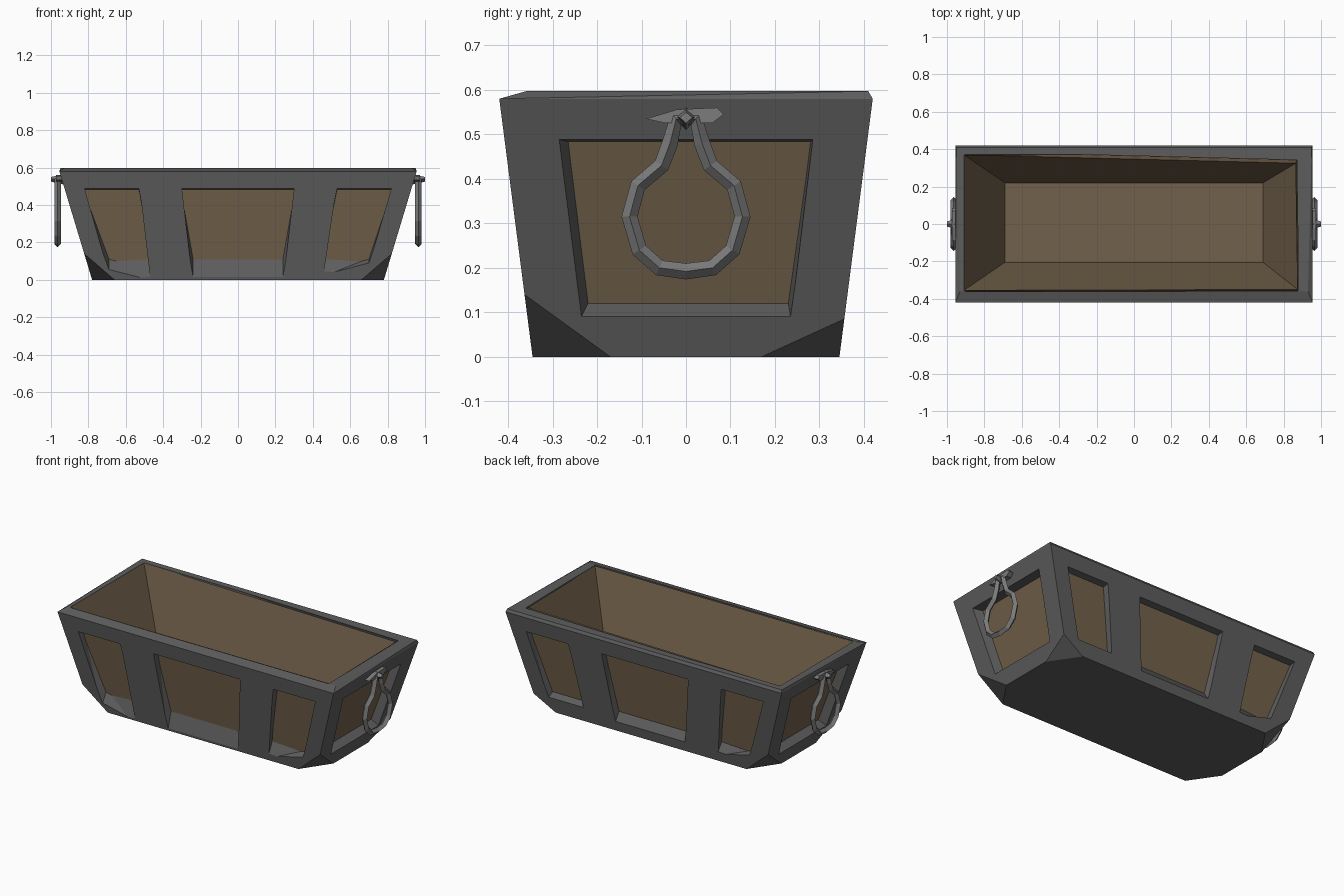
import bpy, bmesh
from mathutils import Vector

if "Cube" in bpy.data.objects:
    bpy.data.objects.remove(bpy.data.objects["Cube"])


def material(name, rgb):
    m = bpy.data.materials.new(name)
    m.diffuse_color = (*rgb, 1)
    m.use_nodes = True
    m.node_tree.nodes["Principled BSDF"].inputs["Base Color"].default_value = m.diffuse_color
    return m


METAL = material("dark_metal", (0.11, 0.11, 0.11))
IRON = material("ring_metal", (0.2, 0.2, 0.2))
WOOD = material("wood", (0.17, 0.12, 0.07))


def finish(name, bm, mat=None):
    bmesh.ops.recalc_face_normals(bm, faces=bm.faces)
    me = bpy.data.meshes.new(name)
    bm.to_mesh(me)
    bm.free()
    if mat:
        me.materials.append(mat)
    ob = bpy.data.objects.new(name, me)
    bpy.context.collection.objects.link(ob)
    return ob


def hull(name, pts, mat=None):
    bm = bmesh.new()
    for p in pts:
        bm.verts.new(p)
    r = bmesh.ops.convex_hull(bm, input=bm.verts)
    junk = {g for g in r["geom_interior"] + r["geom_unused"] if isinstance(g, bmesh.types.BMVert)}
    bmesh.ops.delete(bm, geom=list(junk), context='VERTS')
    bmesh.ops.dissolve_limit(bm, angle_limit=0.002, verts=bm.verts, edges=bm.edges)
    return finish(name, bm, mat)


def rect(x, y, z):
    return [(-x, -y, z), (x, -y, z), (x, y, z), (-x, y, z)]


# half sizes of the outer frame and of the wooden box at height z
def outer(z):
    return 0.78 + 0.302 * z, 0.345 + 0.129 * z


def inner(z):
    x, y = outer(z)
    return x - 0.055, y - 0.04


# slightly skewed opening at the rim
def opening(z):
    return [(-0.91, -0.355, z), (0.875, -0.35, z), (0.865, 0.325, z), (-0.91, 0.37, z)]


# metal frame: tapered block with clipped lower corners and a sloped rim
pts = rect(0.78, 0.17, 0) + rect(0.66, 0.345, 0) + rect(*outer(0.58), 0.58)
for sx, sy, z in ((-1, -1, 0.14), (1, -1, 0.14), (1, 1, 0.085), (-1, 1, 0.14)):
    x, y = outer(z)
    pts.append((sx * x, sy * y, z))
pts += [(s * x, y, 0.597) for s in (-1, 1) for x, y in ((0.93, -0.36), (0.95, 0.41))]
frame = hull("metal_frame", pts, METAL)

# cavity and window openings
cutters = [hull("cavity_cutter", rect(*inner(0.09), 0.09) + rect(*inner(0.51), 0.51)
                + opening(0.59) + opening(0.65))]


def window(axis, sign, out, back):
    """Opening through a wall; out/back are (along, z) corners on frame and wood faces."""
    a, b = [], []
    for (u, z), (v, w) in zip(out, back):
        d, e = outer(z)[axis] * sign, inner(w)[axis] * sign
        p = Vector((d, u, z) if axis == 0 else (u, d, z))
        q = Vector((e, v, w) if axis == 0 else (v, e, w))
        a.append(p + (p - q) * 0.4)
        b.append(q + (q - p) * 0.3)
    cutters.append(hull("window_cutter", a + b))


# per long side: top left, top right, bottom right, bottom left
for sign in (-1, 1):
    low = 0.015 if sign < 0 else 0.06
    for tl, tr, br, bl, zr, zl in ((-0.82, -0.53, -0.47, -0.69, low, low + 0.04),
                                   (-0.30, 0.30, 0.24, -0.24, low, low),
                                   (0.53, 0.82, 0.70, 0.46, 0.09, low + 0.03)):
        window(1, sign,
               [(tl, 0.488), (tr, 0.488), (br, zr), (bl, zl)],
               [(tl, 0.482), (tr, 0.482), (br, 0.11), (bl, 0.11)])
for sign in (-1, 1):
    window(0, sign,
           [(-0.285, 0.488), (0.285, 0.488), (0.235, 0.09), (-0.235, 0.09)],
           [(-0.265, 0.484), (0.28, 0.484), (0.23, 0.12), (-0.22, 0.12)])

bpy.context.view_layer.objects.active = frame
for c in cutters:
    mod = frame.modifiers.new("cut", 'BOOLEAN')
    mod.operation, mod.solver, mod.object = 'DIFFERENCE', 'EXACT', c
    bpy.ops.object.modifier_apply(modifier=mod.name)
    bpy.data.objects.remove(c)

# wooden lining: walls thin out to an edge at the rim
bm = bmesh.new()
rings = [[bm.verts.new(p) for p in r] for r in
         (rect(*inner(0.09), 0.09), rect(*inner(0.51), 0.51), opening(0.595),
          [(-0.69, -0.205, 0.105), (0.69, -0.205, 0.105), (0.69, 0.22, 0.105), (-0.69, 0.22, 0.105)])]
for lo, hi in zip(rings, rings[1:]):
    for i in range(4):
        j = (i + 1) % 4
        bm.faces.new((lo[i], lo[j], hi[j], hi[i]))
bm.faces.new(rings[0])
bm.faces.new(rings[3])
finish("wood_lining", bm, WOOD)

# ring handles with brackets at both ends
half = [(0.022, 0.535), (0.036, 0.48), (0.055, 0.43), (0.108, 0.385), (0.127, 0.315),
        (0.105, 0.24), (0.06, 0.2)]
path = half + [(0, 0.192)] + [(-y, z) for y, z in reversed(half)]
for side, s in (("left", -1), ("right", 1)):
    cu = bpy.data.curves.new(side + "_ring", 'CURVE')
    cu.dimensions = '3D'
    cu.bevel_depth, cu.bevel_resolution = 0.018, 0
    sp = cu.splines.new('POLY')
    sp.points.add(len(path) - 1)
    for p, (y, z) in zip(sp.points, path):
        p.co = (s * 0.964, y, z, 1)
    sp.use_cyclic_u = True
    sp.use_smooth = False
    cu.materials.append(IRON)
    ring = bpy.data.objects.new(side + "_ring", cu)
    bpy.context.collection.objects.link(ring)
    bpy.ops.object.select_all(action='DESELECT')
    ring.select_set(True)
    bpy.context.view_layer.objects.active = ring
    bpy.ops.object.convert(target='MESH')

    # cross bar and central boss
    hull(side + "_bracket_bar",
         [(s * x, y, z) for x in (0.935, 0.972) for y, z in
          ((-0.09, 0.535), (-0.05, 0.526), (0.06, 0.526), (0.085, 0.545), (0.07, 0.56), (-0.02, 0.556))], IRON)
    hull(side + "_bracket_boss",
         [(s * 0.935, y, z) for y, z in ((-0.03, 0.54), (0, 0.51), (0.03, 0.54), (0, 0.563))]
         + [(s * 1.0, y, z) for y, z in ((-0.014, 0.538), (0, 0.525), (0.014, 0.538), (0, 0.55))], IRON)
